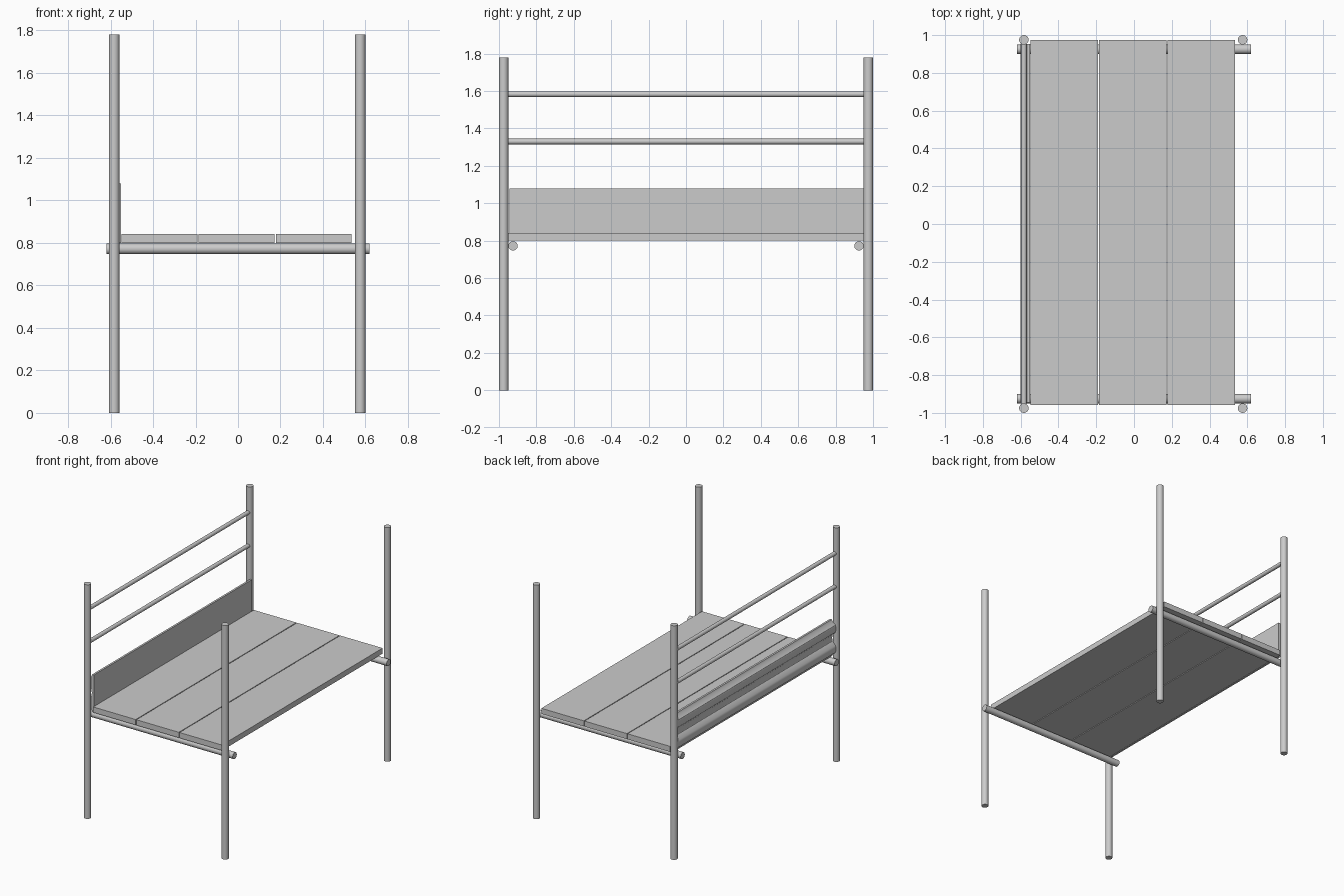
import bpy, bmesh
from math import pi

if "Cube" in bpy.data.objects:
    bpy.data.objects.remove(bpy.data.objects["Cube"])

def smooth(ob):
    bpy.ops.object.select_all(action='DESELECT')
    ob.select_set(True)
    bpy.context.view_layer.objects.active = ob
    bpy.ops.object.shade_smooth_by_angle(angle=0.6)

def rod(name, loc, radius, length, rot=(0, 0, 0)):
    bpy.ops.mesh.primitive_cylinder_add(vertices=32, radius=radius, depth=length,
                                        location=loc, rotation=rot)
    ob = bpy.context.object
    ob.name = name
    smooth(ob)
    return ob

def box(name, x0, x1, y0, y1, z0, z1):
    bpy.ops.mesh.primitive_cube_add(size=1, location=((x0+x1)/2, (y0+y1)/2, (z0+z1)/2))
    ob = bpy.context.object
    ob.name = name
    ob.scale = (x1-x0, y1-y0, z1-z0)

XL, XR, YP, H = -0.583, 0.575, 0.975, 1.78

for s, side in ((-1, "front"), (1, "back")):
    # Upright posts
    rod(side + "_left_post", (XL, s*YP, H/2), 0.025, H)
    rod(side + "_right_post", (XR, s*YP, H/2), 0.025, H)
    # Cross bar under the planks
    rod(side + "_cross_bar", (0, s*0.925, 0.772), 0.025, 1.24, (0, pi/2, 0))

# Bed planks
for i in range(3):
    x = -0.548 + i*0.363
    box(f"plank_{i+1}", x, x+0.357, -0.957, 0.974, 0.80, 0.842)

# Thin guard rails
for i, z in enumerate((1.33, 1.583)):
    rod(f"guard_rail_{i+1}", (XL, 0, z), 0.015, 1.91, (pi/2, 0, 0))

# Back board: flat inner face, two ridges on the outer face
profile = [(-0.551, 0.80), (-0.551, 1.08), (-0.566, 1.08), (-0.572, 1.065),
           (-0.596, 1.045), (-0.600, 1.03), (-0.600, 1.005), (-0.596, 0.99),
           (-0.572, 0.965), (-0.568, 0.94), (-0.572, 0.915), (-0.596, 0.89),
           (-0.600, 0.875), (-0.600, 0.85), (-0.596, 0.835), (-0.572, 0.815),
           (-0.566, 0.80)]
bm = bmesh.new()
face = bm.faces.new([bm.verts.new((x, -0.945, z)) for x, z in profile])
ext = bmesh.ops.extrude_face_region(bm, geom=[face])
bmesh.ops.translate(bm, vec=(0, 1.898, 0),
                    verts=[v for v in ext["geom"] if isinstance(v, bmesh.types.BMVert)])
bmesh.ops.recalc_face_normals(bm, faces=bm.faces)
mesh = bpy.data.meshes.new("ridged_side_board")
bm.to_mesh(mesh)
bm.free()
board = bpy.data.objects.new("ridged_side_board", mesh)
bpy.context.collection.objects.link(board)
smooth(board)
